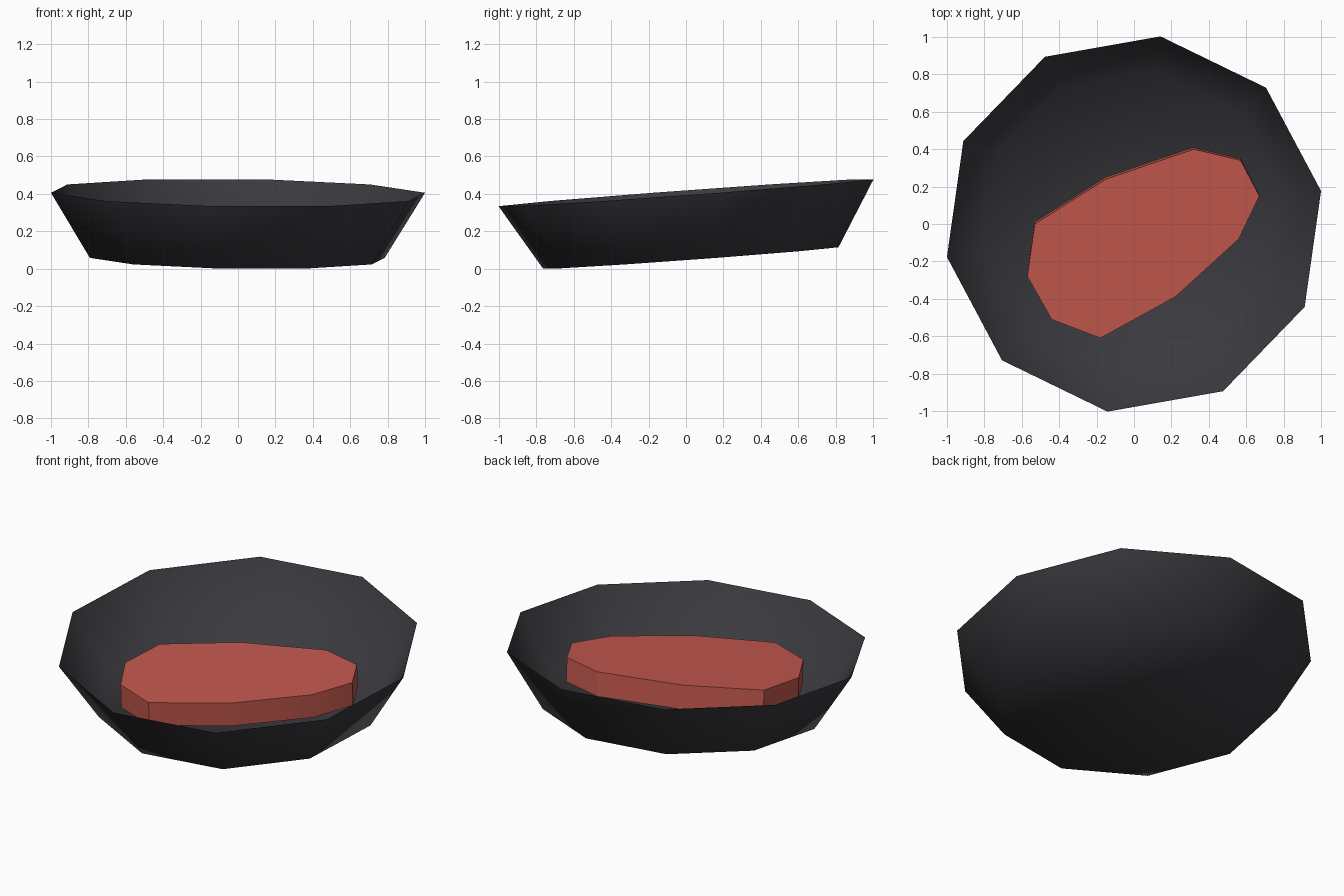
import bpy, bmesh, math
from mathutils import Vector

if "Cube" in bpy.data.objects:
    bpy.data.objects.remove(bpy.data.objects["Cube"])

SIDES = 10


def material(name, rgb):
    m = bpy.data.materials.new(name)
    m.diffuse_color = (*rgb, 1)
    m.use_nodes = True
    m.node_tree.nodes["Principled BSDF"].inputs["Base Color"].default_value = m.diffuse_color
    return m


def finish(name, bm, mat, angle):
    me = bpy.data.meshes.new(name)
    bmesh.ops.recalc_face_normals(bm, faces=bm.faces)
    bm.to_mesh(me)
    bm.free()
    ob = bpy.data.objects.new(name, me)
    bpy.context.collection.objects.link(ob)
    me.materials.append(mat)
    bpy.ops.object.select_all(action='DESELECT')
    ob.select_set(True)
    bpy.context.view_layer.objects.active = ob
    bpy.ops.object.shade_smooth_by_angle(angle=math.radians(angle))
    return ob


def skin(bm, lower, upper):
    for i in range(len(lower)):
        j = (i + 1) % len(lower)
        bm.faces.new((lower[i], lower[j], upper[j], upper[i]))


charcoal = material("charcoal", (0.042, 0.042, 0.049))
meat_red = material("meat_red", (0.54, 0.097, 0.074))

# Dish: open ten-sided bowl with flared wall, leaning slightly forward
lean = Vector((0.013, -0.0734, 1)).normalized()
tilt = Vector((0, 0, 1)).rotation_difference(lean)


def ring(bm, radius, centre):
    verts = []
    for i in range(SIDES):
        a = math.radians(10 + 360 / SIDES * i)
        p = Vector((radius * math.cos(a), radius * math.sin(a), 0))
        verts.append(bm.verts.new(tilt @ p + Vector(centre)))
    return verts


bm = bmesh.new()
base = ring(bm, 0.80, (-0.004, 0.025, 0.058))
rim = ring(bm, 1.015, (0, 0, 0.406))
skin(bm, base, rim)
bm.faces.new(base)
finish("dish", bm, charcoal, 75)

# Steak: irregular slab lying diagonally, leaning with the dish
outline = [(0.32, 0.40), (-0.15, 0.24), (-0.53, 0.0), (-0.57, -0.28),
           (-0.44, -0.51), (-0.18, -0.61), (0.22, -0.39), (0.56, -0.08),
           (0.67, 0.15), (0.57, 0.34)]
bm = bmesh.new()
top = [bm.verts.new((x, y, 0.277 + 0.0145 * x + 0.063 * y)) for x, y in outline]
bottom = [bm.verts.new(v.co - lean * 0.145) for v in top]
skin(bm, bottom, top)
bm.faces.new(top)
bm.faces.new(bottom)
finish("steak", bm, meat_red, 30)
